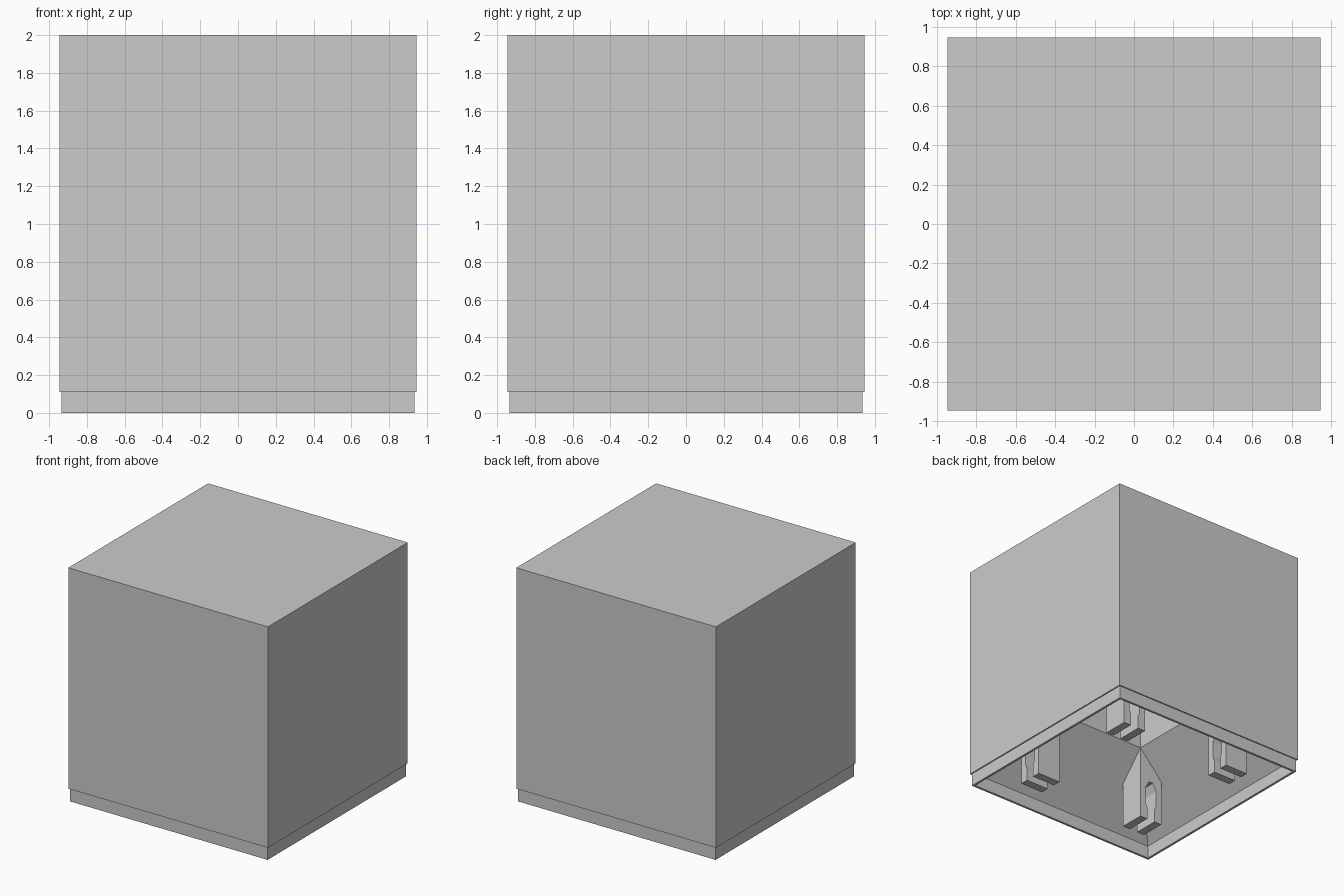
import bpy, bmesh
from math import pi
from mathutils import Matrix, Vector

cube = bpy.data.objects.get("Cube")
if cube:
    bpy.data.objects.remove(cube, do_unlink=True)

grey = bpy.data.materials.new("light_grey")
grey.use_nodes = True
colour = (0.6, 0.6, 0.6, 1)
grey.diffuse_color = colour
grey.node_tree.nodes["Principled BSDF"].inputs["Base Color"].default_value = colour


def add_object(name, bm):
    bmesh.ops.recalc_face_normals(bm, faces=bm.faces)
    mesh = bpy.data.meshes.new(name)
    bm.to_mesh(mesh)
    bm.free()
    mesh.materials.append(grey)
    obj = bpy.data.objects.new(name, mesh)
    bpy.context.scene.collection.objects.link(obj)
    return obj


# Block: square rings from the closed top, down the outside and up the cavity
rings = [(0.945, 2), (0.945, 0.11), (0.935, 0.11), (0.935, 0),
         (0.915, 0), (0.915, 0.11), (0.43, 0.64), (0.43, 1.85)]
bm = bmesh.new()
loops = [[bm.verts.new((sx * r, sy * r, z))
          for sx, sy in ((-1, -1), (1, -1), (1, 1), (-1, 1))] for r, z in rings]
for a, b in zip(loops, loops[1:]):
    for i in range(4):
        j = (i + 1) % 4
        bm.faces.new((a[i], a[j], b[j], b[i]))
bm.faces.new(loops[0])
bm.faces.new(loops[-1])
add_object("hollow_block", bm)

# Clips: forked posts whose pointed slot narrows to a snap lip at the tips
half, top = 0.11, 0.638
slot = [(0.038, 0), (0.038, 0.11), (0.055, 0.15), (0.055, 0.29), (0.02, 0.355)]
profile = [(-half, 0), (-half, top), (half, top), (half, 0)]
profile += slot + [(-y, z) for y, z in reversed(slot)]

for k, corner in enumerate(("front_left", "back_left", "back_right", "front_right")):
    bm = bmesh.new()
    face = bm.faces.new([bm.verts.new((-half, y, z)) for y, z in profile])
    side = bmesh.ops.extrude_face_region(bm, geom=[face])
    moved = [v for v in side["geom"] if isinstance(v, bmesh.types.BMVert)]
    bmesh.ops.translate(bm, verts=moved, vec=(2 * half, 0, 0))
    place = Matrix.Rotation(k * pi / 2, 4, "Z") @ Matrix.Translation(Vector((0.54, -0.54, 0)))
    bm.transform(place)
    add_object(corner + "_clip", bm)
